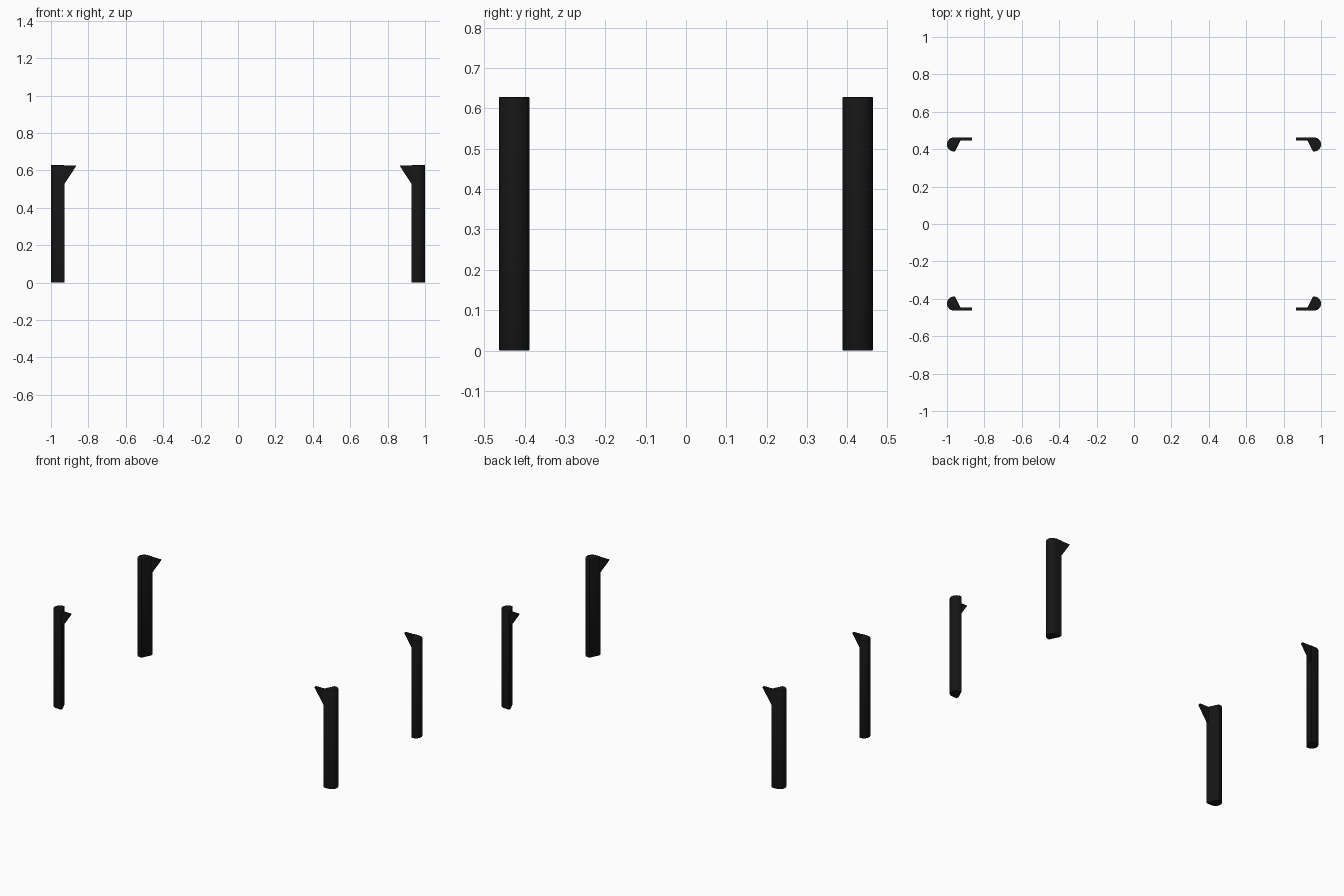
import bpy, bmesh, math

if "Cube" in bpy.data.objects:
    bpy.data.objects.remove(bpy.data.objects["Cube"])

black = bpy.data.materials.new("black")
black.diffuse_color = (0.008, 0.008, 0.008, 1)
black.use_nodes = True
black.node_tree.nodes["Principled BSDF"].inputs["Base Color"].default_value = black.diffuse_color


def prism(name, base, offset, bevel=0.0):
    """Extrude a polygon of 3D points along an offset into a closed solid."""
    bm = bmesh.new()
    face = bm.faces.new([bm.verts.new(p) for p in base])
    ext = bmesh.ops.extrude_face_region(bm, geom=[face], use_keep_orig=True)
    for v in [g for g in ext["geom"] if isinstance(g, bmesh.types.BMVert)]:
        v.co.x += offset[0]
        v.co.y += offset[1]
        v.co.z += offset[2]
    bmesh.ops.recalc_face_normals(bm, faces=bm.faces[:])
    if bevel:
        caps = [e for e in bm.edges if abs(e.verts[0].co.z - e.verts[1].co.z) < 1e-6]
        bmesh.ops.bevel(bm, geom=caps, offset=bevel, segments=2,
                        profile=0.5, affect='EDGES')
    bmesh.ops.recalc_face_normals(bm, faces=bm.faces[:])
    mesh = bpy.data.meshes.new(name)
    bm.to_mesh(mesh)
    bm.free()
    mesh.materials.append(black)
    ob = bpy.data.objects.new(name, mesh)
    bpy.context.collection.objects.link(ob)
    bpy.ops.object.select_all(action='DESELECT')
    ob.select_set(True)
    bpy.context.view_layer.objects.active = ob
    bpy.ops.object.shade_smooth_by_angle(angle=math.radians(30))
    return ob


R, CX, CY = 0.0375, 0.9625, 0.4255
OUT, IN, H = 0.463, 0.446, 0.628

for sy, end in ((-1, "front"), (1, "back")):
    for sx, side in ((-1, "left"), (1, "right")):
        # Leg: half-round outer side, chamfered inner side
        arc = [math.radians(90 - 190 * i / 18) for i in range(19)]
        profile = [(CX + R * math.cos(a), CY + R * math.sin(a)) for a in arc]
        profile += [(0.928, IN), (0.928, OUT)]
        prism(f"{end}_{side}_leg", [(sx * x, sy * y, 0) for x, y in profile],
              (0, 0, H), bevel=0.002)

        # Triangular mounting bracket at the top of the leg
        tri = [(0.94, 0.626), (0.866, 0.626), (0.866, 0.622), (0.928, 0.528), (0.94, 0.528)]
        prism(f"{end}_{side}_bracket", [(sx * x, sy * (OUT - 0.001), z) for x, z in tri],
              (0, -sy * (OUT - 0.001 - IN), 0))
